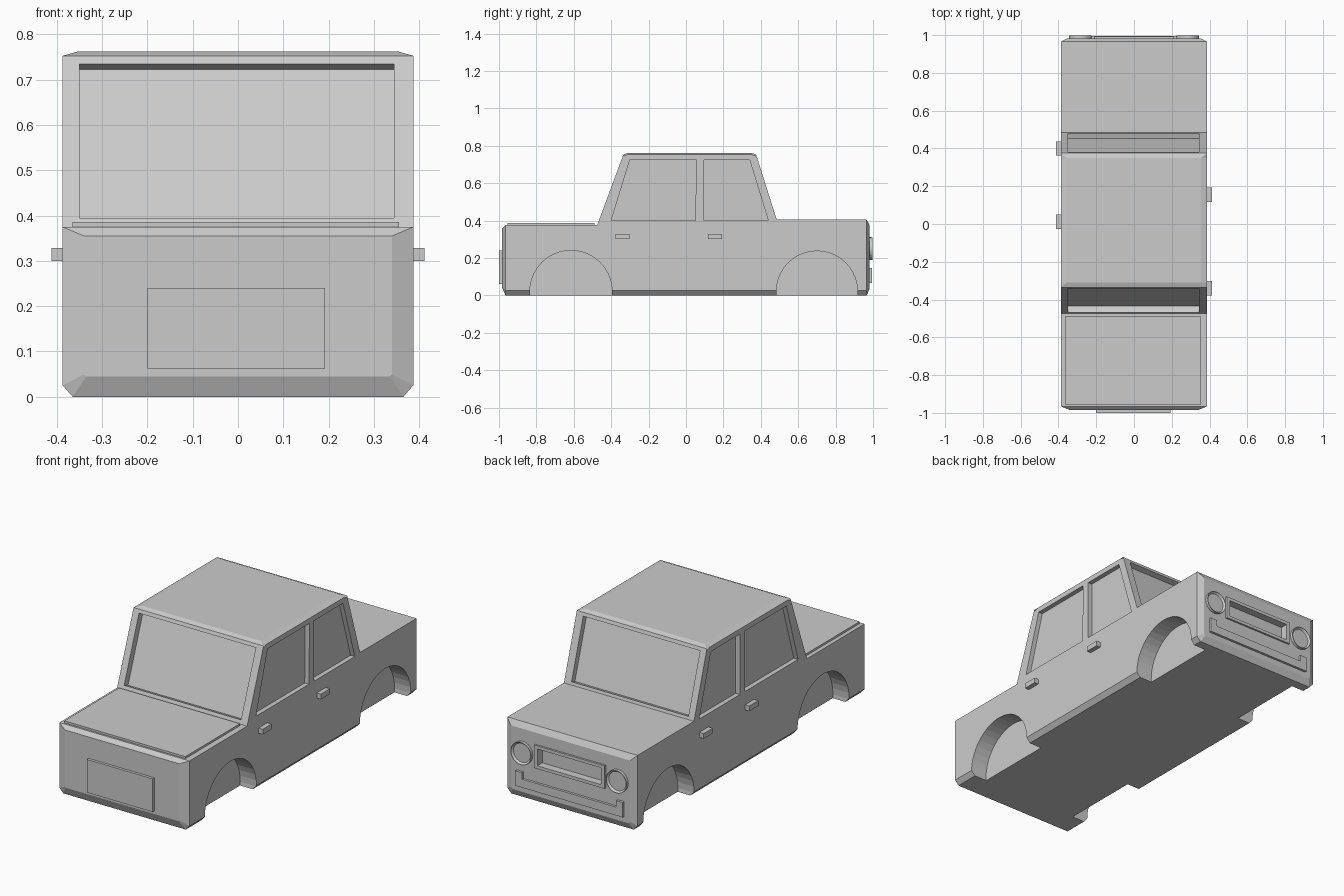
import bpy, bmesh, math
from mathutils import Matrix, Vector

if "Cube" in bpy.data.objects:
    bpy.data.objects.remove(bpy.data.objects["Cube"])


def finish(name, bm):
    bmesh.ops.recalc_face_normals(bm, faces=bm.faces)
    me = bpy.data.meshes.new(name)
    bm.to_mesh(me)
    bm.free()
    ob = bpy.data.objects.new(name, me)
    bpy.context.collection.objects.link(ob)
    return ob


def loft(name, rings):
    bm = bmesh.new()
    loops = [[bm.verts.new(p) for p in r] for r in rings]
    n = len(loops[0])
    for a, b in zip(loops, loops[1:]):
        for i in range(n):
            bm.faces.new((a[i], a[(i + 1) % n], b[(i + 1) % n], b[i]))
    bm.faces.new(loops[0])
    bm.faces.new(loops[-1])
    return finish(name, bm)


def prism_x(name, pts, x0, x1):
    # (y, z) outline extruded along x
    return loft(name, [[(x, y, z) for y, z in pts] for x in (x0, x1)])


def prism_y(name, pts, y0, y1):
    # (x, z) outline extruded along y
    return loft(name, [[(x, y, z) for x, z in pts] for y in (y0, y1)])


def box(name, x0, x1, y0, y1, z0, z1):
    return prism_y(name, [(x0, z0), (x1, z0), (x1, z1), (x0, z1)], y0, y1)


def cut(target, cutter):
    cutter.hide_render = True
    m = target.modifiers.new("cut", 'BOOLEAN')
    m.operation = 'DIFFERENCE'
    m.solver = 'EXACT'
    m.object = cutter
    bpy.context.view_layer.objects.active = target
    bpy.ops.object.modifier_apply(modifier=m.name)
    bpy.data.objects.remove(cutter, do_unlink=True)


# Body shell: cross-sections along y
# y, side half width, top half width, top z, sill z, floor half width, floor z
W = 0.387
sections = [
    (-0.985, 0.34, 0.34, 0.355, 0.05, 0.335, 0.045),
    (-0.965, W, W, 0.375, 0.025, 0.365, 0.0),
    (-0.475, W, W, 0.375, 0.025, 0.365, 0.0),
    (-0.335, W, W, 0.753, 0.025, 0.365, 0.0),
    (-0.31, W, 0.355, 0.762, 0.025, 0.365, 0.0),
    (0.35, W, 0.355, 0.762, 0.025, 0.365, 0.0),
    (0.375, W, W, 0.753, 0.025, 0.365, 0.0),
    (0.485, W, W, 0.405, 0.025, 0.365, 0.0),
    (0.965, W, W, 0.405, 0.025, 0.365, 0.0),
    (0.982, 0.355, 0.355, 0.375, 0.045, 0.345, 0.035),
]
rings = []
for y, w, t, zt, zs, b, zb in sections:
    half = [(b, zb), (w, zs), (w, zt - 0.009), (t, zt)]
    rings.append([(x, y, z) for x, z in half] +
                 [(-x, y, z) for x, z in reversed(half)])
body = loft("body", rings)

# Windscreen and rear window recesses
def screen_cut(low, high, z0, z1, depth):
    a, b = Vector(low), Vector(high)
    p0, p1 = (a.lerp(b, (z - a.y) / (b.y - a.y)) for z in (z0, z1))
    d = (b - a).normalized()
    s = 1 if a.x < 0 else -1
    n = Vector((d.y, -d.x)) * s
    outline = [p0 - n * 0.05, p0 + n * depth, p1 + n * depth, p1 - n * 0.05]
    cut(body, prism_x("screen_cutter", outline, -0.35, 0.345))


screen_cut((-0.475, 0.375), (-0.335, 0.753), 0.395, 0.735, 0.035)
screen_cut((0.485, 0.405), (0.375, 0.753), 0.42, 0.735, 0.03)

# Side windows and wheel arches
front_window = [(-0.40, 0.40), (-0.30, 0.725), (0.055, 0.725), (0.05, 0.40)]
rear_window = [(0.095, 0.40), (0.095, 0.725), (0.34, 0.725), (0.44, 0.40)]


def arch(yc, r):
    return [(yc + r * math.cos(i * math.tau / 40),
             0.02 + r * math.sin(i * math.tau / 40)) for i in range(40)]


for s in (1, -1):
    for outline in (front_window, rear_window):
        cut(body, prism_x("window_cutter", outline, s * 0.362, s * 0.5))
    for outline in (arch(-0.615, 0.22), arch(0.70, 0.217)):
        cut(body, prism_x("arch_cutter", outline, s * 0.29, s * 0.5))

# Grille recess and its raised frame
cut(body, box("grille_cutter", -0.19, 0.19, 0.95, 1.1, 0.205, 0.295))
frame = box("grille_frame", -0.21, 0.21, 0.96, 0.992, 0.188, 0.312)
cut(frame, box("frame_cutter", -0.19, 0.19, 0.9, 1.1, 0.205, 0.295))

# Headlights with a rim and sunken lens
for side, s in (("left", -1), ("right", 1)):
    bm = bmesh.new()
    mat = Matrix.Translation((s * 0.284, 0.98, 0.248)) @ Matrix.Rotation(-math.pi / 2, 4, 'X')
    bmesh.ops.create_cone(bm, cap_ends=True, segments=32, radius1=0.06,
                          radius2=0.06, depth=0.036, matrix=mat)
    lens = max(bm.faces, key=lambda f: f.calc_center_median().y)
    bmesh.ops.inset_region(bm, faces=[lens], thickness=0.009)
    bmesh.ops.translate(bm, verts=lens.verts, vec=(0, -0.01, 0))
    finish("headlight_" + side, bm)

# U-shaped bumper
prism_y("bumper", [(-0.32, 0.065), (0.32, 0.065), (0.32, 0.145), (0.28, 0.145),
                   (0.28, 0.11), (-0.28, 0.11), (-0.28, 0.145), (-0.32, 0.145)],
        0.96, 0.995)

# Raised lid panel and number plate panel
box("lid_panel", -0.365, 0.355, -0.955, -0.49, 0.36, 0.386)
box("plate_panel", -0.20, 0.192, -1.0, -0.97, 0.062, 0.24)

# Door handles
for s, ys in ((1, (-0.34, 0.155)), (-1, (0.40, 0.012))):
    for i, y in enumerate(ys):
        box(f"door_handle_{'right' if s > 0 else 'left'}_{i + 1}",
            s * 0.37, s * 0.412, y - 0.038, y + 0.038, 0.30, 0.328)
